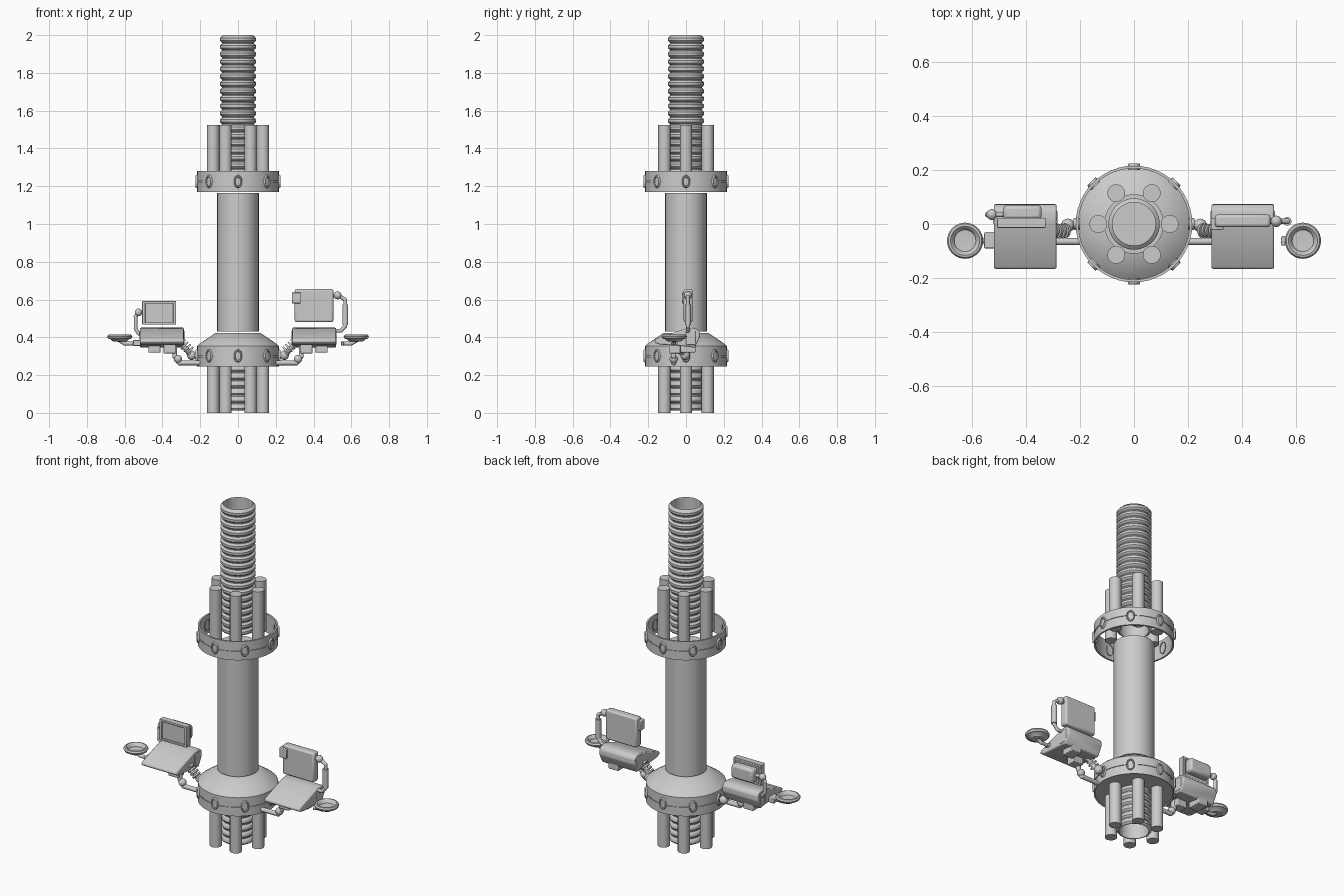
import bpy, bmesh, math
from mathutils import Matrix, Vector

if "Cube" in bpy.data.objects:
    bpy.data.objects.remove(bpy.data.objects["Cube"])


def finish(name, bm, angle=35, bevel=0):
    bmesh.ops.recalc_face_normals(bm, faces=bm.faces)
    me = bpy.data.meshes.new(name)
    bm.to_mesh(me)
    bm.free()
    ob = bpy.data.objects.new(name, me)
    bpy.context.collection.objects.link(ob)
    bpy.ops.object.select_all(action='DESELECT')
    ob.select_set(True)
    bpy.context.view_layer.objects.active = ob
    bpy.ops.object.shade_smooth_by_angle(angle=math.radians(angle))
    if bevel:
        mod = ob.modifiers.new("bevel", 'BEVEL')
        mod.width, mod.segments, mod.limit_method = bevel, 2, 'ANGLE'
    return ob


def lathe(name, profile, mats=(Matrix(),), segs=40, closed=False):
    """Spin an (r, z) profile round z, one copy per matrix."""
    bm = bmesh.new()
    for mat in mats:
        rings = []
        for r, z in profile:
            if r == 0:
                rings.append([bm.verts.new(mat @ Vector((0, 0, z)))] * segs)
            else:
                rings.append([bm.verts.new(mat @ Vector((
                    r * math.cos(2 * math.pi * i / segs), r * math.sin(2 * math.pi * i / segs), z)))
                    for i in range(segs)])
        pairs = list(zip(rings, rings[1:])) + ([(rings[-1], rings[0])] if closed else [])
        for a, b in pairs:
            for i in range(segs):
                j = (i + 1) % segs
                bm.faces.new(list(dict.fromkeys((a[i], a[j], b[j], b[i]))))
    return finish(name, bm)


def box(name, x, y, z, bevel=0.004):
    bm = bmesh.new()
    size = [abs(v[1] - v[0]) for v in (x, y, z)]
    mid = [(v[0] + v[1]) / 2 for v in (x, y, z)]
    bmesh.ops.create_cube(bm, size=1, matrix=Matrix.Translation(mid) @ Matrix.Diagonal((*size, 1)))
    return finish(name, bm, bevel=bevel)


def extrude_x(name, section, x0, x1, bevel=0.006):
    """Extrude a (y, z) section along x."""
    bm = bmesh.new()
    a = [bm.verts.new((x0, y, z)) for y, z in section]
    b = [bm.verts.new((x1, y, z)) for y, z in section]
    n = len(section)
    for i in range(n):
        bm.faces.new((a[i], a[(i + 1) % n], b[(i + 1) % n], b[i]))
    bm.faces.new(a)
    bm.faces.new(b)
    return finish(name, bm, bevel=bevel)


def pipe(name, pts, r):
    """Straight tubes between points with ball joints at every bend."""
    bm = bmesh.new()
    pts = [Vector(p) for p in pts]
    for p, q in zip(pts, pts[1:]):
        d = q - p
        mat = Matrix.Translation((p + q) / 2) @ d.to_track_quat('Z', 'Y').to_matrix().to_4x4()
        bmesh.ops.create_cone(bm, cap_ends=True, segments=14, radius1=r, radius2=r, depth=d.length, matrix=mat)
    for p in pts[1:-1]:
        bmesh.ops.create_uvsphere(bm, u_segments=14, v_segments=8, radius=r * 1.05, matrix=Matrix.Translation(p))
    return finish(name, bm)


def ball(name, c, r):
    bm = bmesh.new()
    bmesh.ops.create_uvsphere(bm, u_segments=18, v_segments=10, radius=r, matrix=Matrix.Translation(c))
    return finish(name, bm)


def bellows(name, z0, z1):
    n = round((z1 - z0) / 0.0395)
    h = (z1 - z0) / n
    prof = []
    for i in range(n):
        z = z0 + i * h
        prof += [(0.084, z), (0.090, z + .08 * h), (0.095, z + .25 * h), (0.095, z + .6 * h),
                 (0.090, z + .78 * h), (0.084, z + .86 * h)]
    return lathe(name, prof + [(0.080, z1), (0.080, z0)], closed=True)


# Central column and corrugated tubes
lathe("central_column", [(0, .43), (.11, .43), (.11, 1.165), (0, 1.165)], segs=48)
bellows("upper_bellows", 1.255, 2.0)
bellows("lower_bellows", 0.012, 0.42)

# Six rods round each tube
for name, z0, z1 in (("lower_rods", 0, .31), ("upper_rods", 1.22, 1.525)):
    mats = [Matrix.Rotation(math.radians(60 * k), 4, 'Z') @ Matrix.Translation((.132, 0, 0)) for k in range(6)]
    lathe(name, [(0, z0), (.033, z0), (.033, z1), (0, z1)], mats, segs=20)


# Collars with a centre groove and eight oval frames
def collar_side(z0, z1):
    m = (z0 + z1) / 2
    return [(.216, z0), (.216, m - .003), (.212, m - .003), (.212, m + .003), (.216, m + .003), (.216, z1)]


lathe("upper_collar", collar_side(1.17, 1.28) + [(.206, 1.28), (.206, 1.17)], segs=48, closed=True)
lathe("base_collar", [(0, .25), (.21, .25)] + collar_side(.245, .355)
      + [(.208, .363), (.118, .424), (0, .424)], segs=48)
for name, z in (("upper_ovals", 1.225), ("base_ovals", .302)):
    mats = [Matrix.Rotation(math.radians(45 * k), 4, 'Z') @ Matrix.Translation((.212, 0, z))
            @ Matrix.Rotation(math.pi / 2, 4, 'Y') @ Matrix.Diagonal((1.4, .9, 1, 1)) for k in range(8)]
    lathe(name, [(0, .007), (.016, .007), (.018, .012), (.022, .012), (.025, .006), (.025, -.012)], mats, segs=16)

# Consoles: same desk, arm and seat on both sides
desk = [(.074, .40), (.072, .43), (.058, .446), (.035, .451), (.0, .446), (-.155, .394), (-.167, .385),
        (-.165, .372), (-.14, .362), (.0, .352), (.045, .345)]
for side, s in (("left", -1), ("right", 1)):
    extrude_x(side + "_desk", desk, s * .287, s * .519)
    box(side + "_desk_trim", (s * .284, s * .522), (.0, .05), (.36, .435))
    box(side + "_under_box_inner", (s * .33, s * .395), (-.09, -.03), (.315, .37))
    box(side + "_under_box_outer", (s * .41, s * .475), (-.03, .05), (.32, .37))
    # support arms from the collar
    pipe(side + "_lower_arm", [(s * .17, -.065, .265), (s * .31, -.065, .265), (s * .335, -.065, .30),
                               (s * .335, -.065, .36)], .013)
    ball(side + "_arm_elbow", (s * .318, -.065, .285), .022)
    pipe(side + "_upper_arm", [(s * .20, -.005, .305), (s * .25, -.01, .305), (s * .275, -.025, .34),
                               (s * .31, -.025, .37)], .014)
    ball(side + "_arm_ball", (s * .245, -.005, .305), .025)
    axis = Vector((s * .06, 0, .055)).to_track_quat('Z', 'Y').to_matrix().to_4x4()
    mats = [Matrix.Translation((s * (.255 + .014 * i), -.025, .33 + .013 * i)) @ axis for i in range(4)]
    lathe(side + "_arm_ribs", [(0, -.005), (.026, -.005), (.026, .005), (0, .005)], mats, segs=16)
    # round seat with a padded rim and dished centre
    lathe(side + "_seat", [(0, .392), (.04, .395), (.046, .408), (.054, .415), (.062, .413), (.067, .404),
                           (.062, .393), (.05, .39), (.035, .378), (0, .376)],
          [Matrix.Translation((s * .626, -.062, 0))], segs=32)
    pipe(side + "_seat_post", [(s * .545, -.062, .367), (s * .60, -.062, .367), (s * .626, -.062, .382)], .01)

box("left_seat_bracket", (-.555, -.515), (-.09, -.03), (.355, .385))
box("right_seat_bracket", (.545, .56), (-.08, -.045), (.358, .376))

# Right monitor, a large plain panel with a control pod
box("right_monitor", (.30, .505), (-.012, .035), (.48, .655), .01)
box("right_monitor_pod", (.285, .332), (-.022, .02), (.58, .638))
pipe("right_monitor_arm", [(.50, .01, .62), (.53, .01, .622), (.568, .01, .60), (.568, .01, .46),
                           (.545, .01, .435), (.51, .01, .435)], .010)
pipe("right_arm_sleeve", [(.568, .01, .465), (.568, .01, .575)], .016)
ball("right_arm_joint", (.527, .01, .622), .021)

# Left monitor, smaller with a raised frame and rear housing
box("left_monitor_screen", (-.495, -.34), (-.004, .02), (.475, .582))
for n, x, z in (("top", (-.507, -.327), (.578, .592)), ("bottom", (-.507, -.327), (.467, .479)),
                ("outer", (-.507, -.491), (.467, .592)), ("inner", (-.343, -.327), (.467, .592))):
    box("left_monitor_frame_" + n, x, (-.014, .022), z, .003)
box("left_monitor_housing", (-.485, -.342), (.015, .07), (.49, .572), .014)
pipe("left_monitor_arm", [(-.48, .035, .53), (-.525, .035, .535), (-.542, .035, .51), (-.542, .035, .445),
                          (-.525, .035, .42), (-.50, .035, .42)], .010)
ball("left_arm_joint", (-.527, .035, .532), .02)
